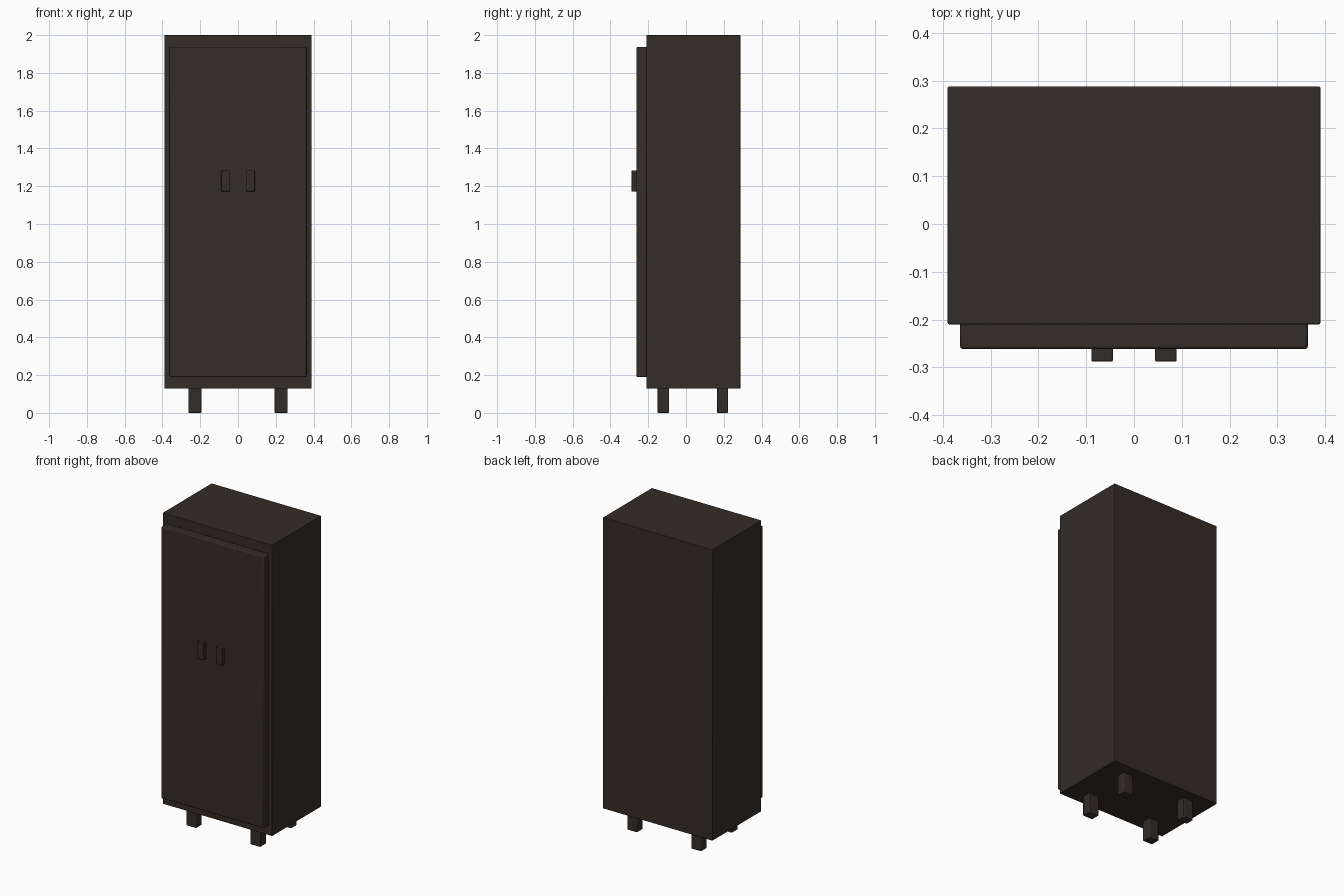
import bpy

if "Cube" in bpy.data.objects:
    bpy.data.objects.remove(bpy.data.objects["Cube"])

wood = bpy.data.materials.new("dark_wood")
wood.diffuse_color = (0.035, 0.026, 0.021, 1)
wood.use_nodes = True
wood.node_tree.nodes["Principled BSDF"].inputs["Base Color"].default_value = wood.diffuse_color


def box(name, x, y, z, bevel):
    """Bevelled box from (min, max) ranges on each axis."""
    bpy.ops.mesh.primitive_cube_add(size=1)
    ob = bpy.context.object
    ob.name = name
    ob.location = [(a + b) / 2 for a, b in (x, y, z)]
    ob.scale = [b - a for a, b in (x, y, z)]
    bpy.ops.object.transform_apply(location=False, rotation=False, scale=True)
    mod = ob.modifiers.new("soft_edges", 'BEVEL')
    mod.width = bevel
    mod.segments = 2
    ob.data.materials.append(wood)
    bpy.ops.object.shade_smooth_by_angle()
    return ob


# Cabinet carcass and raised door panel
box("cabinet_body", (-0.39, 0.39), (-0.21, 0.288), (0.128, 2.0), 0.003)
box("door_panel", (-0.364, 0.364), (-0.262, -0.205), (0.19, 1.938), 0.006)

# Handles and legs on both sides
for side, s in (("left", -1), ("right", 1)):
    hx = sorted((s * 0.044, s * 0.089))
    box(side + "_handle", hx, (-0.288, -0.258), (1.172, 1.284), 0.003)
    lx = sorted((s * 0.193, s * 0.263))
    for end, y in (("front", (-0.15, -0.09)), ("back", (0.164, 0.222))):
        box(f"{end}_{side}_leg", lx, y, (0.0, 0.135), 0.004)
